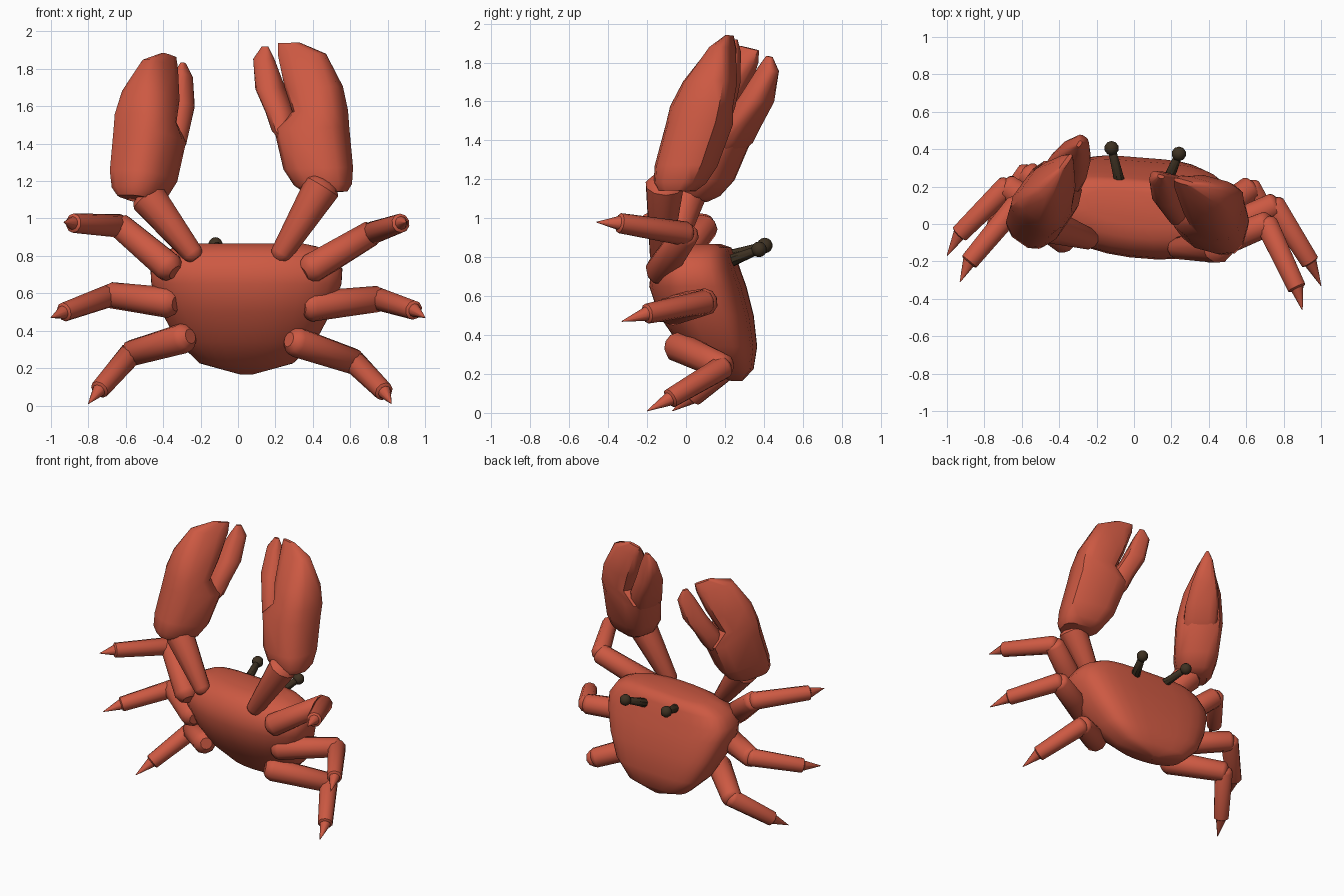
import bpy, bmesh, math
from mathutils import Vector

if "Cube" in bpy.data.objects:
    bpy.data.objects.remove(bpy.data.objects["Cube"])


def material(name, col):
    m = bpy.data.materials.new(name)
    m.diffuse_color = (*col, 1)
    m.use_nodes = True
    m.node_tree.nodes["Principled BSDF"].inputs["Base Color"].default_value = m.diffuse_color
    return m


SHELL = material("red shell", (0.61, 0.100, 0.055))
EYE = material("dark brown eye", (0.048, 0.031, 0.016))


def make(name, bm, mat, angle=38):
    bmesh.ops.recalc_face_normals(bm, faces=bm.faces)
    me = bpy.data.meshes.new(name)
    bm.to_mesh(me)
    bm.free()
    me.materials.append(mat)
    ob = bpy.data.objects.new(name, me)
    bpy.context.collection.objects.link(ob)
    bpy.ops.object.select_all(action='DESELECT')
    ob.select_set(True)
    bpy.context.view_layer.objects.active = ob
    bpy.ops.object.shade_smooth_by_angle(angle=math.radians(angle))
    return ob


def loft(bm, rings):
    """Skin a list of equal-sized point loops and cap both ends."""
    loops = [[bm.verts.new(p) for p in ring] for ring in rings]
    n = len(loops[0])
    for a, b in zip(loops, loops[1:]):
        for i in range(n):
            j = (i + 1) % n
            bm.faces.new((a[i], a[j], b[j], b[i]))
    bm.faces.new(loops[0])
    bm.faces.new(loops[-1])


def oval(n, ru, rw, back=2, front=2):
    """Superellipse points, with separate squareness for the back and front halves."""
    out = []
    for i in range(n):
        a = 2 * math.pi * (i + 0.5) / n
        c, s = math.cos(a), math.sin(a)
        k = 2 / (back if s > 0 else front)
        out.append((ru * math.copysign(abs(c) ** k, c),
                    rw * math.copysign(abs(s) ** k, s)))
    return out


def tube(bm, p0, p1, r0, r1, dome0=0.6, dome1=0.4, n=10):
    """Tapered limb segment with rounded ends."""
    p0, p1 = Vector(p0), Vector(p1)
    d = p1 - p0
    q = d.to_track_quat('Z', 'Y')
    L = d.length
    prof = [(-dome0 * r0, r0 * 0.5), (-dome0 * r0 * 0.6, r0 * 0.82), (0, r0),
            (L, r1), (L + dome1 * r1 * 0.6, r1 * 0.82), (L + dome1 * r1, r1 * 0.5)]
    loft(bm, [[p0 + q @ Vector((u, w, h)) for u, w in oval(n, r, r)]
              for h, r in prof])


# Body: stacked horizontal sections (z, centre y, half width, half depth)
sections = [(0.165, 0.26, 0.03, 0.03), (0.225, 0.215, 0.25, 0.125), (0.34, 0.165, 0.37, 0.19),
            (0.50, 0.10, 0.455, 0.235), (0.65, 0.055, 0.51, 0.24), (0.73, 0.045, 0.515, 0.22),
            (0.81, 0.05, 0.46, 0.19), (0.85, 0.07, 0.38, 0.15), (0.867, 0.08, 0.30, 0.09)]
bm = bmesh.new()
loft(bm, [[(0.045 + u, cy + w - 0.08 * u, z) for u, w in oval(28, rx, ry, 3.8, 2.2)]
          for z, cy, rx, ry in sections])
make("body", bm, SHELL, 50)

# Walking legs: hip, knee, ankle, tip
legs = {
    "right_upper_leg": [(0.39, -0.13, 0.73), (0.71, 0.0, 0.92), (0.87, -0.34, 0.975), (0.90, -0.46, 0.98)],
    "right_middle_leg": [(0.39, -0.07, 0.53), (0.75, 0.10, 0.57), (0.94, -0.20, 0.51), (1.0, -0.33, 0.47)],
    "right_lower_leg": [(0.31, -0.04, 0.34), (0.62, 0.19, 0.235), (0.78, -0.08, 0.075), (0.82, -0.20, 0.01)],
    "left_upper_leg": [(-0.37, -0.08, 0.74), (-0.63, 0.10, 0.96), (-0.88, -0.20, 0.975), (-0.93, -0.31, 0.98)],
    "left_middle_leg": [(-0.37, -0.01, 0.55), (-0.68, 0.20, 0.59), (-0.93, -0.05, 0.50), (-1.0, -0.17, 0.47)],
    "left_lower_leg": [(-0.29, 0.02, 0.36), (-0.57, 0.27, 0.28), (-0.74, 0.04, 0.085), (-0.80, -0.07, 0.01)],
}
for name, (hip, knee, ankle, tip) in legs.items():
    bm = bmesh.new()
    tube(bm, hip, knee, 0.082, 0.070)
    tube(bm, knee, ankle, 0.063, 0.052, 0.5, 0.2)
    tube(bm, ankle, tip, 0.038, 0.002, 0.1, 0.1)
    make(name, bm, SHELL)

# Claws: sections along the axis (t, u centre, half width, half thickness)
palm = [(0, -0.02, 0.11, 0.09), (0.05, -0.01, 0.15, 0.125), (0.16, 0.0, 0.18, 0.15),
        (0.43, -0.005, 0.195, 0.16), (0.54, -0.07, 0.14, 0.155), (0.70, -0.06, 0.15, 0.13),
        (0.92, -0.03, 0.13, 0.055), (1.0, 0.03, 0.06, 0.012)]
finger = [(0.33, 0.11, 0.05, 0.10), (0.42, 0.14, 0.065, 0.115), (0.54, 0.145, 0.075, 0.115),
          (0.70, 0.18, 0.075, 0.09), (0.90, 0.185, 0.055, 0.04), (0.98, 0.165, 0.018, 0.01)]


def claw(side, base, end, u_dir, skew):
    base, end = Vector(base), Vector(end)
    u = Vector(u_dir).normalized()
    w = Vector((-u.y, u.x, 0))
    if w.y < 0 and side == "right":
        w = -w
    u.z = -skew
    for part, table in (("claw_palm", palm), ("claw_finger", finger)):
        bm = bmesh.new()
        loft(bm, [[base.lerp(end, t) + u * (c + a) + w * b for a, b in oval(12, ru, rw, 3.6, 2.6)]
                  for t, c, ru, rw in table])
        make(side + "_" + part, bm, SHELL, 40)


claw("right", (0.45, -0.045, 1.14), (0.30, 0.215, 1.94), (-0.95, 0.26, 0), 0.03)
claw("left", (-0.52, 0.01, 1.10), (-0.385, 0.30, 1.88), (0.58, 0.81, 0), 0.2)

# Claw arms
for name, a, b in (("right_arm", (0.23, -0.13, 0.81), (0.45, -0.11, 1.17)),
                   ("left_arm", (-0.24, -0.08, 0.81), (-0.48, 0.0, 1.11))):
    bm = bmesh.new()
    tube(bm, a, b, 0.058, 0.10)
    make(name, bm, SHELL)

# Eye stalks with ball ends
for name, a, b in (("left_eye", (-0.07, 0.20, 0.80), (-0.12, 0.405, 0.86)),
                   ("right_eye", (0.18, 0.23, 0.78), (0.24, 0.375, 0.84))):
    bm = bmesh.new()
    tube(bm, a, b, 0.032, 0.022, n=8)
    ball = bmesh.ops.create_uvsphere(bm, u_segments=10, v_segments=7, radius=0.04)
    bmesh.ops.translate(bm, verts=ball["verts"], vec=b)
    make(name, bm, EYE)
